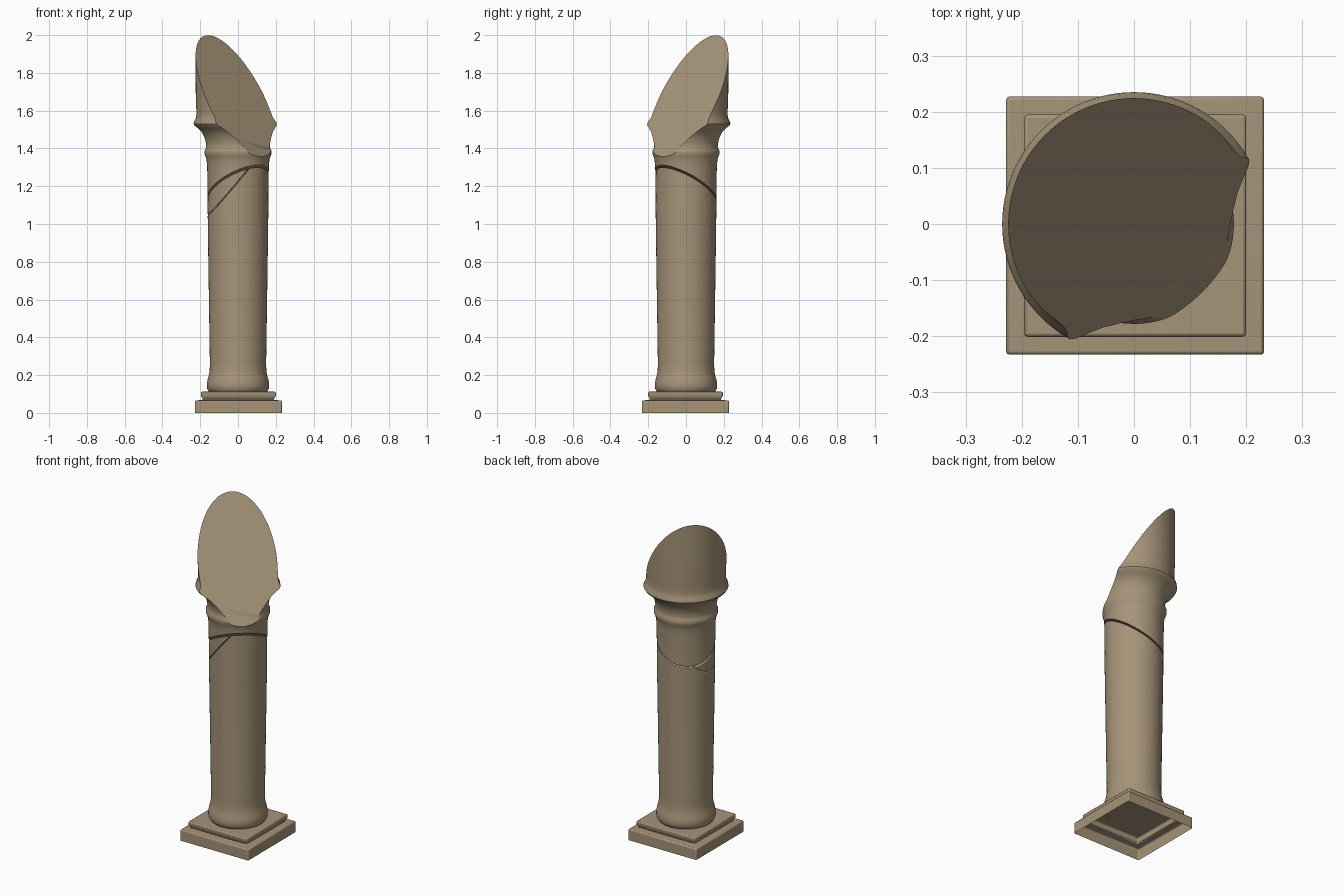
import bpy, bmesh, math
from mathutils import Vector

if "Cube" in bpy.data.objects:
    bpy.data.objects.remove(bpy.data.objects["Cube"])

stone = bpy.data.materials.new("weathered_stone")
stone.diffuse_color = (0.38, 0.295, 0.19, 1)
stone.use_nodes = True
stone.node_tree.nodes["Principled BSDF"].inputs["Base Color"].default_value = stone.diffuse_color


def finish(name, bm, bevel=0.0):
    bmesh.ops.recalc_face_normals(bm, faces=bm.faces)
    me = bpy.data.meshes.new(name)
    bm.to_mesh(me)
    bm.free()
    me.materials.append(stone)
    ob = bpy.data.objects.new(name, me)
    bpy.context.collection.objects.link(ob)
    if bevel:
        m = ob.modifiers.new("worn_edges", 'BEVEL')
        m.width, m.segments, m.limit_method = bevel, 2, 'ANGLE'
        m.angle_limit = math.radians(40)
    bpy.ops.object.select_all(action='DESELECT')
    ob.select_set(True)
    bpy.context.view_layer.objects.active = ob
    bpy.ops.object.shade_smooth_by_angle(angle=math.radians(35))
    return ob


def rings(profile, n, turn=0.0, centre=(0, 0), close_bottom=True):
    """Stack n-sided rings of (radius, height) and close the ends."""
    bm = bmesh.new()
    loops = [[bm.verts.new((centre[0] + r * math.cos(turn + math.tau * i / n),
                            centre[1] + r * math.sin(turn + math.tau * i / n), z))
              for i in range(n)] for r, z in profile]
    for a, b in zip(loops, loops[1:]):
        for i in range(n):
            j = (i + 1) % n
            bm.faces.new((a[i], a[j], b[j], b[i]))
    bm.faces.new(loops[-1])
    if close_bottom:
        bm.faces.new(loops[0][::-1])
    return bm


def cut(bm, plane, keep_below, shift=0.0):
    """Slice by z = c + a*x + b*y, keep one side and cap the slice."""
    c, a, b = plane
    no = Vector((-a, -b, 1)).normalized()
    res = bmesh.ops.bisect_plane(
        bm, geom=bm.verts[:] + bm.edges[:] + bm.faces[:], dist=1e-5,
        plane_co=Vector((0, 0, c)) + no * shift, plane_no=no,
        clear_outer=keep_below, clear_inner=not keep_below)
    edges = [e for e in res['geom_cut'] if isinstance(e, bmesh.types.BMEdge) and e.is_valid]
    bmesh.ops.edgeloop_fill(bm, edges=edges)


# stepped square base, an open shell underneath
q = math.sqrt(2)
base = [(0.23, 0.0), (0.23, 0.066), (0.187, 0.068), (0.191, 0.08), (0.198, 0.09), (0.198, 0.112)]
finish("stepped_base", rings([(h * q, z) for h, z in base], 4, math.pi / 4,
                             (0.002, -0.003), False), 0.006)

# break planes: main tilted break, side crack, slanted top
main_break = (1.205, 0.40, -0.48)
side_crack = (1.24, 1.2, 0.1)
k = 1.62 / q
slanted_top = (2.0 - 1.62 * 0.225, -k, k)

# lower shaft with flared foot
shaft = [(0.152, 0.11), (0.158, 0.119), (0.163, 0.128), (0.165, 0.142), (0.164, 0.16),
         (0.160, 0.18), (0.154, 0.20), (0.150, 0.225), (0.149, 0.26), (0.160, 1.0), (0.162, 1.4)]
bm = rings(shaft, 64)
cut(bm, main_break, True, -0.005)
cut(bm, side_crack, True, -0.002)
finish("lower_shaft", bm, 0.007)

# loose wedge between the crack and the break
bm = rings(shaft, 64)
cut(bm, main_break, True, -0.005)
cut(bm, side_crack, False, 0.001)
finish("cracked_wedge", bm, 0.003)

# upper piece: neck ring and flared collar, sliced diagonally
upper = [(0.159, 0.9), (0.163, 1.30), (0.166, 1.335), (0.171, 1.355), (0.177, 1.37),
         (0.178, 1.385), (0.172, 1.398), (0.169, 1.41), (0.171, 1.435), (0.178, 1.46),
         (0.192, 1.487), (0.211, 1.506), (0.229, 1.52), (0.235, 1.53), (0.233, 1.542),
         (0.225, 1.555), (0.221, 1.575), (0.221, 1.61), (0.224, 1.70), (0.225, 2.4)]
bm = rings(upper, 96)
cut(bm, main_break, False, 0.004)
cut(bm, slanted_top, True)
finish("broken_capital", bm, 0.006)
